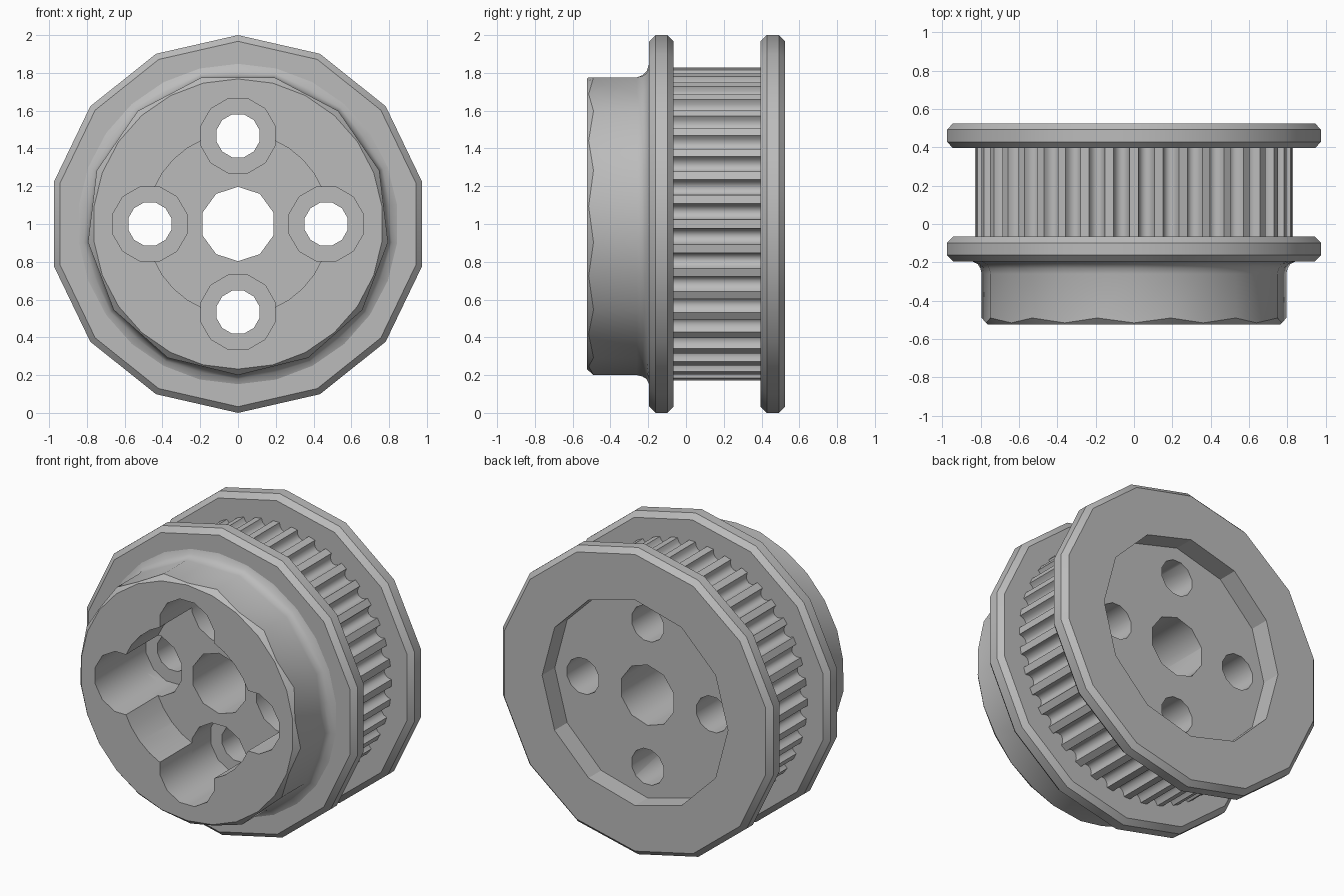
import bpy, bmesh
from math import sin, cos, pi, radians

default = bpy.data.objects.get("Cube")
if default:
    bpy.data.objects.remove(default, do_unlink=True)

# Single machined metal colour
metal = bpy.data.materials.new("machined grey")
metal.use_nodes = True
GREY = (0.5, 0.5, 0.5, 1)
metal.diffuse_color = GREY
metal.node_tree.nodes["Principled BSDF"].inputs["Base Color"].default_value = GREY


def polar(r, a, y, cx=0, cz=1):
    """Point at radius r, angle a from straight up, around an axis along y."""
    return (cx + r * sin(a), y, cz + r * cos(a))


def ring(r, sides, y, turn=0, cx=0, cz=1):
    return [polar(r, 2 * pi * i / sides + turn, y, cx, cz) for i in range(sides)]


def loft(name, rings):
    """Closed solid skinned through rings with equal point counts."""
    bm = bmesh.new()
    loops = [[bm.verts.new(p) for p in pts] for pts in rings]
    n = len(loops[0])
    for a, b in zip(loops, loops[1:]):
        for i in range(n):
            j = (i + 1) % n
            bm.faces.new((a[i], a[j], b[j], b[i]))
    bm.faces.new(loops[0])
    bm.faces.new(loops[-1])
    bmesh.ops.recalc_face_normals(bm, faces=bm.faces)
    mesh = bpy.data.meshes.new(name)
    bm.to_mesh(mesh)
    bm.free()
    mesh.materials.append(metal)
    obj = bpy.data.objects.new(name, mesh)
    bpy.context.collection.objects.link(obj)
    return obj


def cutter(r, sides, y0, y1, **place):
    obj = loft("cutter", [ring(r, sides, y, **place) for y in (y0, y1)])
    obj.hide_render = True
    return obj


def cut(obj, tools):
    """Subtract every tool and bake the result."""
    for tool in tools:
        mod = obj.modifiers.new("cut", 'BOOLEAN')
        mod.operation = 'DIFFERENCE'
        mod.solver = 'EXACT'
        mod.object = tool
    graph = bpy.context.evaluated_depsgraph_get()
    baked = bpy.data.meshes.new_from_object(obj.evaluated_get(graph))
    obj.modifiers.clear()
    obj.data = baked


def smooth(obj, degrees):
    bpy.ops.object.select_all(action='DESELECT')
    obj.select_set(True)
    bpy.context.view_layer.objects.active = obj
    bpy.ops.object.shade_smooth_by_angle(angle=radians(degrees))


FRONT, BACK = -0.525, 0.525
FLANGE_A, FLANGE_B = (-0.195, -0.065), (0.395, BACK)
CHAMFER = 0.033


# Chamfered flanges
def flange(name, y0, y1):
    steps = ((1 - CHAMFER, y0), (1, y0 + CHAMFER), (1, y1 - CHAMFER), (1 - CHAMFER, y1))
    return loft(name, [ring(r, 14, y) for r, y in steps])


front_flange = flange("front_flange", *FLANGE_A)
back_flange = flange("back_flange", *FLANGE_B)

# Toothed belt core with rounded grooves
TEETH, TIP, DEPTH, HALF, ARC = 40, 0.83, 0.05, 0.051, 6
profile = []
for i in range(TEETH):
    mid = (i + 0.5) * 2 * pi / TEETH
    for k in range(ARC + 1):
        t = pi * k / ARC
        profile.append((TIP - DEPTH * sin(t), mid - HALF * cos(t)))
toothed_core = loft("toothed_core",
                    [[polar(r, a, y) for r, a in profile] for y in (FLANGE_A[1], FLANGE_B[0])])

# Hub: faceted drum, scalloped conical front chamfer, fillet into the flange
SIDES, HUB_R, FACE_R, BASE_R = 13, 0.8, 0.768, 0.848


def hub_ring(blend, y=None):
    """Facet outline blended towards the round base; no y follows the chamfer cone."""
    pts = []
    for i in range(2 * SIDES):
        facet = HUB_R if i % 2 == 0 else HUB_R * cos(pi / SIDES)
        r = facet + (BASE_R - facet) * blend
        level = FRONT + (r - FACE_R) * 1.1 if y is None else y
        pts.append(polar(r, pi + pi * i / SIDES, level))
    return pts


hub = loft("hub", [ring(FACE_R, 2 * SIDES, FRONT, turn=pi), hub_ring(0), hub_ring(0, -0.26),
                   hub_ring(0.15, -0.23), hub_ring(0.45, -0.208), hub_ring(1, FLANGE_A[0])])

# Cutters: pocket, counterbores, bolt holes, shaft bore, rear recess
pocket = cutter(0.483, 32, -0.7, -0.1)
bore = cutter(0.197, 10, -0.7, 0.7)
rear = cutter(0.67, 12, 0.3, 0.7)
counterbores, bolts = [], []
for q in range(4):
    spot = dict(cx=0.467 * sin(q * pi / 2), cz=1 + 0.467 * cos(q * pi / 2), turn=pi / 12)
    counterbores.append(cutter(0.203, 12, -0.7, 0.0, **spot))
    bolts.append(cutter(0.118, 12, -0.3, 0.7, **spot))

cut(hub, [pocket] + counterbores)
cut(front_flange, [bore] + counterbores)
cut(toothed_core, [bore] + counterbores + bolts)
cut(back_flange, [rear])

for tool in [pocket, bore, rear] + counterbores + bolts:
    bpy.data.objects.remove(tool, do_unlink=True)

for part, limit in ((hub, 35), (front_flange, 40), (toothed_core, 40), (back_flange, 28)):
    smooth(part, limit)
